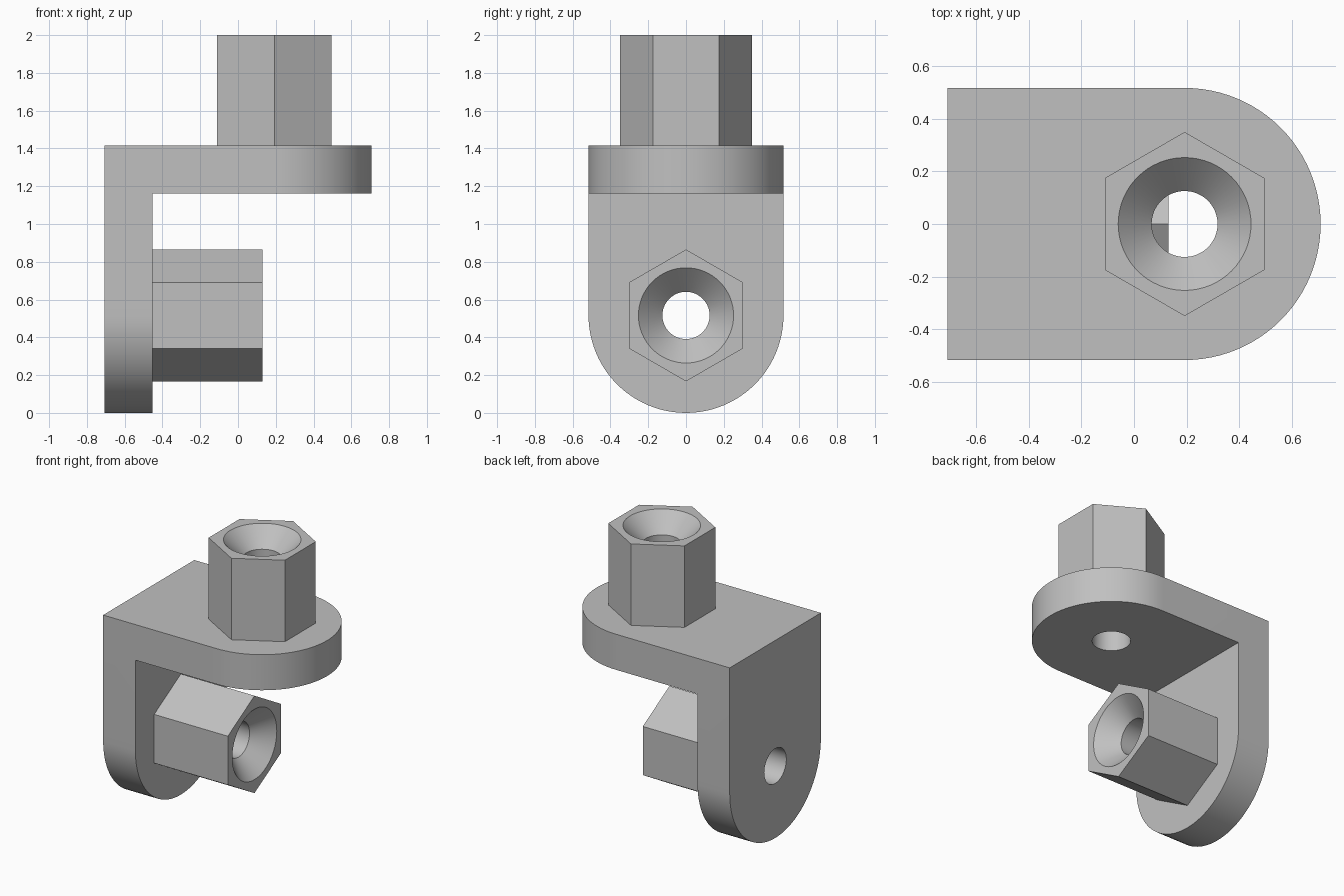
import bpy, bmesh
from math import pi, sin, cos, radians
from mathutils import Matrix

if "Cube" in bpy.data.objects:
    bpy.data.objects.remove(bpy.data.objects["Cube"], do_unlink=True)

RADIUS, REACH, THICK = 0.516, 0.9, 0.255      # rounded plate
HEX_R, HEX_LEN = 0.349, 0.584                 # hexagonal boss
BORE_R, SINK_R = 0.125, 0.252                 # countersunk bore

# Local frame of each half: boss axis on z, plate face at z = 0
TOP = Matrix.Translation((0.192, 0, RADIUS + REACH))
SIDE = Matrix.Translation((THICK - 0.708, 0, RADIUS)) @ Matrix.Rotation(pi / 2, 4, 'Y')

grey = bpy.data.materials.new("plain_grey")
grey.use_nodes = True
colour = (0.53, 0.53, 0.53, 1)
grey.diffuse_color = colour
grey.node_tree.nodes["Principled BSDF"].inputs["Base Color"].default_value = colour


def finish(bm, name):
    bmesh.ops.recalc_face_normals(bm, faces=bm.faces)
    mesh = bpy.data.meshes.new(name)
    bm.to_mesh(mesh)
    bm.free()
    mesh.materials.append(grey)
    obj = bpy.data.objects.new(name, mesh)
    bpy.context.collection.objects.link(obj)
    return obj


def add_plate(bm, matrix, face_reach, back_reach):
    """D-shaped plate, open at its mitred straight end."""
    rings = []
    for z, reach in ((0, face_reach), (-THICK, back_reach)):
        pts = [(-reach, -RADIUS)]
        pts += [(RADIUS * cos(a), RADIUS * sin(a))
                for a in (pi * (i / 48 - 0.5) for i in range(49))]
        pts.append((-reach, RADIUS))
        rings.append([bm.verts.new(matrix @ Matrix.Translation((x, y, z)).translation)
                      for x, y in pts])
    for ring in rings:
        bm.faces.new(ring)
    a, b = rings
    for i in range(len(a) - 1):
        bm.faces.new((a[i], a[i + 1], b[i + 1], b[i]))


def make_boss(name, matrix):
    bm = bmesh.new()
    spin = Matrix.Rotation(pi / 2, 4, 'Z') if matrix is TOP else Matrix()
    rings = []
    for z in (0, HEX_LEN):
        rings.append([bm.verts.new(matrix @ spin @ Matrix.Translation(
            (HEX_R * cos(i * pi / 3), HEX_R * sin(i * pi / 3), z)).translation)
            for i in range(6)])
        bm.faces.new(rings[-1])
    a, b = rings
    for i in range(6):
        j = (i + 1) % 6
        bm.faces.new((a[i], a[j], b[j], b[i]))
    return finish(bm, name)


def make_bore(name, matrix):
    """Cutter turned from the bore profile."""
    bm = bmesh.new()
    over = 0.02
    profile = [(BORE_R, -THICK - 0.1), (BORE_R, HEX_LEN - SINK_R + BORE_R),
               (SINK_R + over, HEX_LEN + over)]
    n = 64
    rings = [[bm.verts.new(matrix @ Matrix.Translation(
        (r * cos(2 * pi * i / n), r * sin(2 * pi * i / n), z)).translation)
        for i in range(n)] for r, z in profile]
    bm.faces.new(rings[0])
    bm.faces.new(rings[-1])
    for a, b in zip(rings, rings[1:]):
        for i in range(n):
            j = (i + 1) % n
            bm.faces.new((a[i], a[j], b[j], b[i]))
    obj = finish(bm, name)
    obj.hide_render = True
    return obj


# L-shaped bracket: two plates welded along the mitre
bm = bmesh.new()
add_plate(bm, TOP, REACH, REACH - THICK)
add_plate(bm, SIDE, REACH - THICK, REACH)
bmesh.ops.remove_doubles(bm, verts=bm.verts, dist=0.001)
bmesh.ops.dissolve_limit(bm, angle_limit=radians(0.5), verts=bm.verts, edges=bm.edges)
bracket = finish(bm, "bracket")

# Hexagonal bosses and their bores
top_boss = make_boss("top_boss", TOP)
side_boss = make_boss("side_boss", SIDE)
top_bore = make_bore("top_bore_cutter", TOP)
side_bore = make_bore("side_bore_cutter", SIDE)

for part, cutters in ((bracket, (top_bore, side_bore)),
                      (top_boss, (top_bore,)), (side_boss, (side_bore,))):
    bpy.ops.object.select_all(action='DESELECT')
    part.select_set(True)
    bpy.context.view_layer.objects.active = part
    for cutter in cutters:
        mod = part.modifiers.new("bore", 'BOOLEAN')
        mod.operation = 'DIFFERENCE'
        mod.solver = 'EXACT'
        mod.object = cutter
        bpy.ops.object.modifier_apply(modifier=mod.name)
    bpy.ops.object.shade_smooth_by_angle(angle=radians(30))

for cutter in (top_bore, side_bore):
    bpy.data.objects.remove(cutter, do_unlink=True)
